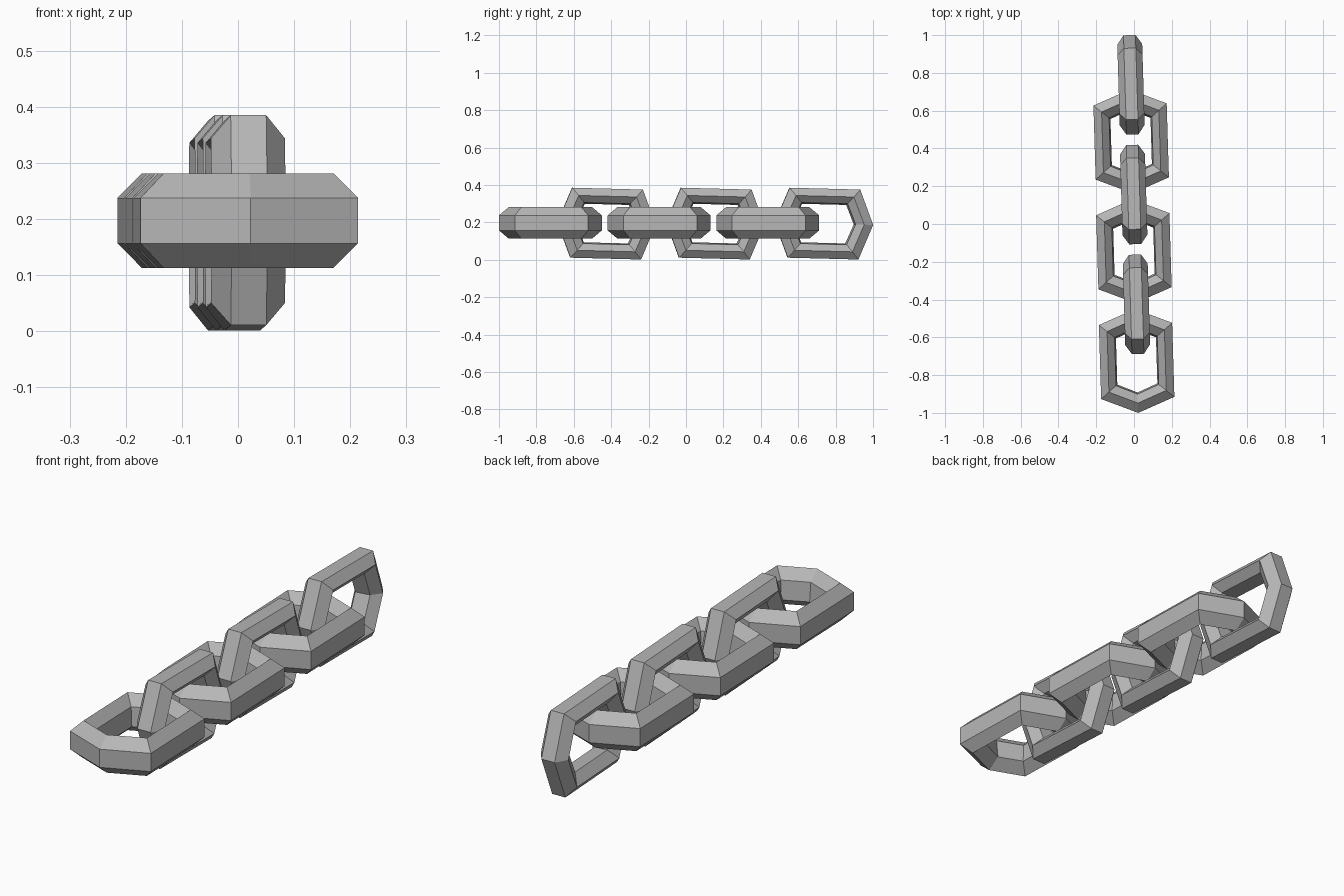
import bpy, bmesh
from math import radians
from mathutils import Matrix, Vector

cube = bpy.data.objects.get("Cube")
if cube:
    bpy.data.objects.remove(cube, do_unlink=True)

# Plain steel grey
steel = bpy.data.materials.new("steel_grey")
steel.use_nodes = True
grey = (0.47, 0.47, 0.47, 1)
steel.diffuse_color = grey
steel.node_tree.nodes["Principled BSDF"].inputs["Base Color"].default_value = grey

# Bar section: (fraction from outer to inner loop, fraction of half thickness)
SECTION = [(0, -0.48), (0, 0.48), (0.48, 1), (0.92, 0.5), (1, -0.5), (0.48, -1)]


def hexagon(half_width, shoulder, tip):
    """Six-cornered loop with pointed ends along y."""
    return [Vector(p) for p in ((0, -tip, 0), (half_width, -shoulder, 0),
                                (half_width, shoulder, 0), (0, tip, 0),
                                (-half_width, shoulder, 0), (-half_width, -shoulder, 0))]


def make_link(name, outer, inner, half_thick, matrix):
    """Sweep the six-sided bar section around the hexagonal loop."""
    bm = bmesh.new()
    rings = []
    for o, i in zip(outer, inner):
        rings.append([bm.verts.new(o.lerp(i, t) + Vector((0, 0, w * half_thick)))
                      for t, w in SECTION])
    n = len(SECTION)
    for a, b in zip(rings, rings[1:] + rings[:1]):
        for k in range(n):
            j = (k + 1) % n
            bm.faces.new((a[k], b[k], b[j], a[j]))
    bmesh.ops.recalc_face_normals(bm, faces=bm.faces)
    mesh = bpy.data.meshes.new(name)
    bm.to_mesh(mesh)
    bm.free()
    mesh.materials.append(steel)
    obj = bpy.data.objects.new(name, mesh)
    obj.matrix_world = matrix
    bpy.context.collection.objects.link(obj)


pitch = 0.581
yaw = Matrix.Rotation(radians(1.75), 4, 'Z')
upright = Matrix.Rotation(radians(-1.5), 4, 'X') @ Matrix.Rotation(radians(90), 4, 'Y')

# Alternate flat and upright links along the chain
for i in range(3):
    y = -0.725 + i * pitch
    make_link(f"flat_link_{i + 1}", hexagon(0.194, 0.196, 0.275),
              hexagon(0.106, 0.122, 0.167), 0.084,
              Matrix.Translation((0.014 - i * 0.0145, y, 0.197)) @ yaw)
    y = -0.425 + i * pitch
    make_link(f"upright_link_{i + 1}", hexagon(0.187, 0.189, 0.263),
              hexagon(0.103, 0.118, 0.161), 0.066,
              Matrix.Translation((0.013 - i * 0.0145, y, 0.193)) @ yaw @ upright)
